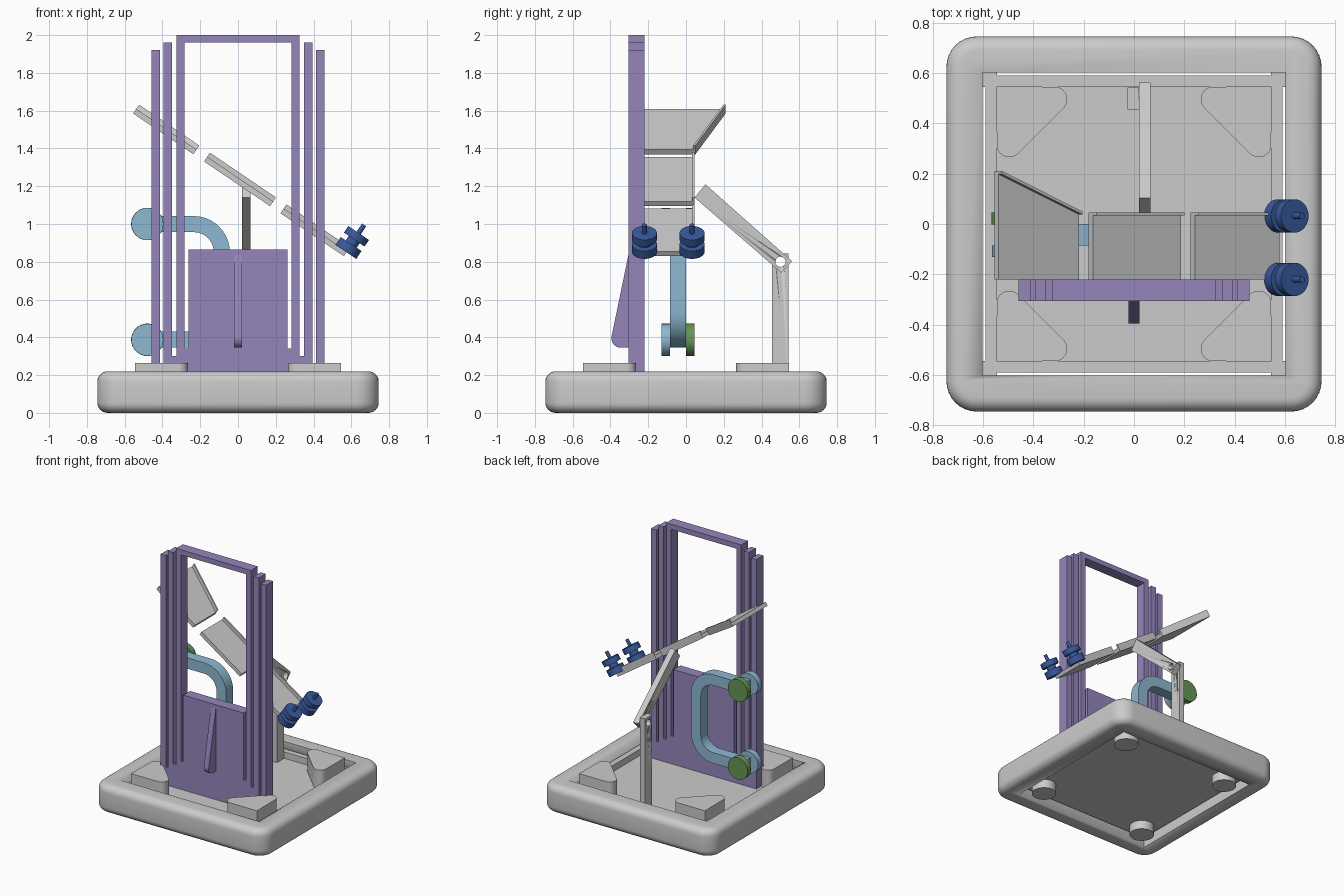
import bpy, bmesh
from math import sin, cos, pi, radians
from mathutils import Matrix, Vector

if "Cube" in bpy.data.objects:
    bpy.data.objects.remove(bpy.data.objects["Cube"])


def material(name, rgb):
    m = bpy.data.materials.new(name)
    m.diffuse_color = (*rgb, 1)
    m.use_nodes = True
    m.node_tree.nodes["Principled BSDF"].inputs["Base Color"].default_value = m.diffuse_color
    return m


PURPLE = material("purple", (0.30, 0.24, 0.50))
SKY = material("sky_blue", (0.27, 0.48, 0.64))
GREEN = material("green", (0.13, 0.30, 0.09))
NAVY = material("navy", (0.04, 0.10, 0.33))


def finish(name, bm, mat=None, matrix=None, smooth=True):
    if matrix:
        bmesh.ops.transform(bm, matrix=matrix, verts=bm.verts)
    me = bpy.data.meshes.new(name)
    bm.to_mesh(me)
    bm.free()
    ob = bpy.data.objects.new(name, me)
    bpy.context.collection.objects.link(ob)
    if mat:
        me.materials.append(mat)
    if smooth:
        bpy.ops.object.select_all(action='DESELECT')
        ob.select_set(True)
        bpy.context.view_layer.objects.active = ob
        bpy.ops.object.shade_smooth_by_angle(angle=radians(32))
    return ob


def prism(name, pts, axis, a, b, mat=None, matrix=None, half=False):
    """Extrude a 2D outline along an axis from a to b; half leaves x=0 open."""
    place = {'x': lambda p, t: (t, p[0], p[1]),
             'y': lambda p, t: (p[0], t, p[1]),
             'z': lambda p, t: (p[0], p[1], t)}[axis]
    bm = bmesh.new()
    lo = [bm.verts.new(place(p, a)) for p in pts]
    hi = [bm.verts.new(place(p, b)) for p in pts]
    bm.faces.new(lo)
    bm.faces.new(hi[::-1])
    n = len(pts)
    for i in range(n):
        j = (i + 1) % n
        if half and pts[i][0] == 0 and pts[j][0] == 0:
            continue
        bm.faces.new((lo[i], hi[i], hi[j], lo[j]))
    bmesh.ops.recalc_face_normals(bm, faces=bm.faces)
    return finish(name, bm, mat, matrix)


def box(name, x, y, z, mat=None, matrix=None):
    return prism(name, [(x[0], y[0]), (x[1], y[0]), (x[1], y[1]), (x[0], y[1])],
                 'z', z[0], z[1], mat, matrix)


def cylinder(name, p, direction, r, depth, mat=None, seg=32):
    bm = bmesh.new()
    bmesh.ops.create_cone(bm, cap_ends=True, segments=seg, radius1=r, radius2=r, depth=depth)
    q = Vector(direction).to_track_quat('Z', 'Y').to_matrix().to_4x4()
    return finish(name, bm, mat, Matrix.Translation(p) @ q)


def arc(cx, cy, r, a0, a1, n=10):
    return [(cx + r * cos(radians(a0 + (a1 - a0) * i / n)),
             cy + r * sin(radians(a0 + (a1 - a0) * i / n))) for i in range(n + 1)]


def cut(ob, cutter):
    m = ob.modifiers.new("cut", 'BOOLEAN')
    m.operation, m.object, m.solver = 'DIFFERENCE', cutter, 'EXACT'
    cutter.hide_render = True
    cutter.hide_viewport = True


# Rounded base frame with square opening
bm = bmesh.new()
bmesh.ops.create_cube(bm, size=1, matrix=Matrix.Translation((0, 0, 0.11))
                      @ Matrix.Diagonal((1.49, 1.49, 0.22, 1)))
bmesh.ops.bevel(bm, geom=[e for e in bm.edges if abs(e.verts[0].co.z - e.verts[1].co.z) > 0.1],
                offset=0.12, segments=8, profile=0.5, affect='EDGES')
bmesh.ops.bevel(bm, geom=[e for e in bm.edges if abs(e.verts[0].co.z - e.verts[1].co.z) < 0.01],
                offset=0.055, segments=6, profile=0.5, affect='EDGES')
base = finish("base_frame", bm)
cut(base, box("base_opening_cutter", (-0.602, 0.602), (-0.602, 0.602), (-0.1, 0.4)))

# Sunken floor, its rails, corner ties, pads and feet
box("floor_plate", (-0.56, 0.56), (-0.56, 0.56), (0.07, 0.12))
pad = ([(0.546, 0.546)] + arc(0.495, 0.315, 0.05, 0, -135)
       + arc(0.315, 0.495, 0.05, -135, -270))
for k in range(4):
    R = Matrix.Rotation(k * pi / 2, 4, 'Z')
    box("floor_rail", (0.545, 0.59), (-0.545, 0.545), (0.07, 0.17), None, R)
    box("corner_tie", (0.545, 0.606), (0.545, 0.606), (0.07, 0.17), None, R)
    prism("corner_pad", pad, 'z', 0.11, 0.265, None, R)
    cylinder("foot", R @ Vector((0.47, 0.47, 0.04)), (0, 0, 1), 0.09, 0.08)

# Nested upright frame with solid lower panel
outline = [(0, 0.12), (0.458, 0.12), (0.458, 1.92), (0.412, 1.92), (0.412, 0.26), (0.394, 0.26),
           (0.394, 1.96), (0.35, 1.96), (0.35, 0.30), (0.325, 0.30), (0.325, 2.0), (0, 2.0),
           (0, 1.96), (0.283, 1.96), (0.283, 0.34), (0.262, 0.34), (0.262, 0.865), (0, 0.865)]
upright = prism("upright_frame", outline, 'y', -0.305, -0.22, PURPLE, half=True)
upright.modifiers.new("mirror", 'MIRROR')
fin = [(-0.30, 0.345), (-0.30, 0.86)] + arc(-0.345, 0.395, 0.05, 170, 270)
prism("panel_fin", fin, 'x', -0.021, 0.021, PURPLE)

# Three sloped trays with a back lip, built flat then tilted
tilt = Matrix.Translation((-0.555, 0, 1.585)) @ Matrix.Rotation(radians(34.1), 4, 'Y')
for u0, u1, back0, back1 in ((0, 0.385, 0.21, 0.05), (0.453, 0.875, 0.045, 0.045),
                             (0.942, 1.347, 0.045, 0.045)):
    prism("tray", [(u0, -0.22), (u1, -0.22), (u1, back1), (u0, back0)], 'z', 0, 0.03, None, tilt)
    prism("tray_lip", [(u0, back0 - 0.012), (u1, back1 - 0.012), (u1, back1), (u0, back0)],
          'z', 0.028, 0.056, None, tilt)

# Grooved knobs at the low end
axis = Vector((sin(radians(34.1)), 0, cos(radians(34.1))))
for y in (-0.22, 0.032):
    p = Vector((0.585, y, 0.873))
    for part, t, r, d in (("lower_disc", 0, 0.066, 0.05), ("core", 0.045, 0.035, 0.06),
                          ("upper_disc", 0.075, 0.066, 0.042), ("stem", 0.12, 0.013, 0.055)):
        cylinder("knob_" + part, p + axis * t, axis, r, d, NAVY)

# Rear post and angled arm sharing a pin hole
hole = cylinder("pin_hole_cutter", (0.02, 0.5, 0.80), (1, 0, 0), 0.027, 0.3)
cut(box("rear_post", (-0.025, 0.02), (0.455, 0.542), (0.11, 0.845)), hole)
cut(prism("rear_arm", [(0.045, 1.14), (0.103, 1.21), (0.562, 0.803), (0.504, 0.742)],
          'x', 0.02, 0.065), hole)

# C-shaped square tube
tube = ([(-0.5, 1.042)] + arc(-0.235, 0.85, 0.192, 90, 0) + arc(-0.235, 0.537, 0.192, 0, -90)
        + [(-0.5, 0.345), (-0.5, 0.43)] + arc(-0.235, 0.537, 0.107, -90, 0)
        + arc(-0.235, 0.85, 0.107, 0, 90) + [(-0.5, 0.957)])
prism("c_tube", tube, 'y', -0.085, 0, SKY)

# End discs on both sides of the tube
for z in (1.0, 0.387):
    cylinder("front_disc", (-0.48, -0.108, z), (0, 1, 0), 0.085, 0.046, SKY)
    cylinder("back_disc", (-0.48, 0.022, z), (0, 1, 0), 0.086, 0.046, GREEN)
